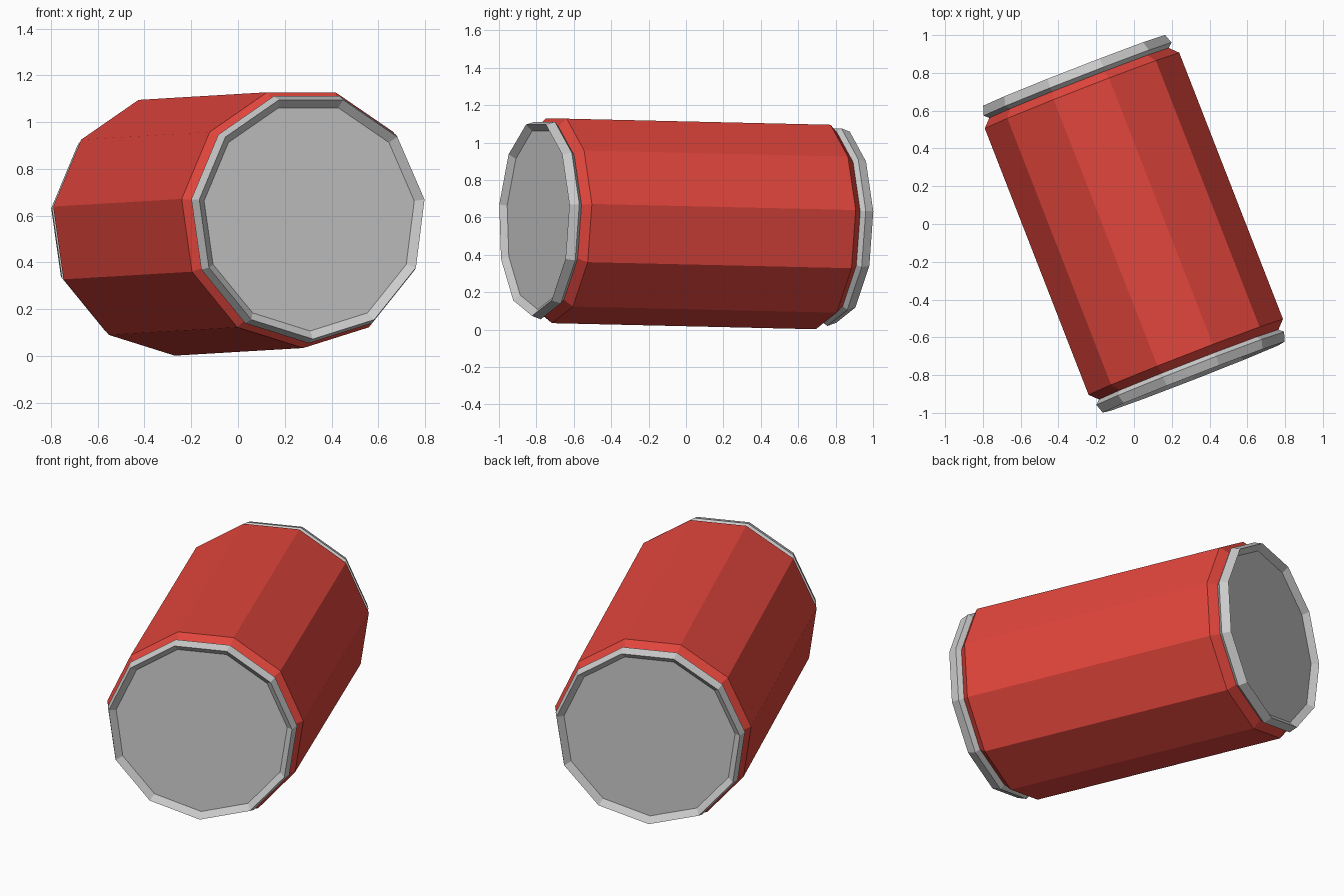
import bpy, bmesh, math
from mathutils import Vector

if "Cube" in bpy.data.objects:
    bpy.data.objects.remove(bpy.data.objects["Cube"])

SIDES = 11
CENTRE = Vector((0, 0, 0.576))
AXIS = Vector((0.363, -0.932, 0.0215)).normalized()   # points to the front end
SIDE = Vector((0.932, 0.363, 0)).normalized()
UP = AXIS.cross(SIDE).normalized()


def lathe(name, profile, cap_last=False, material=None):
    """Spin (distance along axis, radius) points into a flat-sided shell."""
    bm = bmesh.new()
    rings = []
    for d, r in profile:
        ring = []
        for k in range(SIDES):
            a = 2 * math.pi * k / SIDES      # first corner points straight down
            ring.append(bm.verts.new(CENTRE + AXIS * d
                                     + SIDE * (r * math.sin(a)) - UP * (r * math.cos(a))))
        rings.append(ring)
    for lo, hi in zip(rings, rings[1:]):
        for k in range(SIDES):
            n = (k + 1) % SIDES
            bm.faces.new((lo[k], lo[n], hi[n], hi[k]))
    if cap_last:
        bm.faces.new(rings[-1])
    bmesh.ops.recalc_face_normals(bm, faces=bm.faces)
    # outward check: the first band must face away from the axis
    bm.faces.ensure_lookup_table()
    f = bm.faces[0]
    f.normal_update()
    rel = f.calc_center_median() - CENTRE
    radial = rel - AXIS * rel.dot(AXIS)
    if f.normal.dot(radial) < 0 and not cap_last:
        bmesh.ops.reverse_faces(bm, faces=bm.faces)
    if cap_last:
        # the cap must face away from the middle of the can
        cap = bm.faces[-1]
        cap.normal_update()
        if cap.normal.dot(cap.calc_center_median() - CENTRE) < 0:
            bmesh.ops.reverse_faces(bm, faces=bm.faces)
    mesh = bpy.data.meshes.new(name)
    bm.to_mesh(mesh)
    bm.free()
    obj = bpy.data.objects.new(name, mesh)
    bpy.context.collection.objects.link(obj)
    if material:
        mesh.materials.append(material)
    return obj


red = bpy.data.materials.new("red_paint")
red.diffuse_color = (0.75, 0.06, 0.045, 1)
red.use_nodes = True
red.node_tree.nodes["Principled BSDF"].inputs["Base Color"].default_value = red.diffuse_color

# Red can body with tapered necks
lathe("can_body", [(-0.80, 0.515), (-0.757, 0.558), (0.757, 0.558), (0.80, 0.515)],
      material=red)

# Grey rims with recessed discs, one at each end
rim = [(0.80, 0.515), (0.822, 0.539), (0.872, 0.522), (0.84, 0.487)]
for name, s in (("front_lid", 1), ("back_lid", -1)):
    lathe(name, [(s * d, r) for d, r in rim], cap_last=True)
